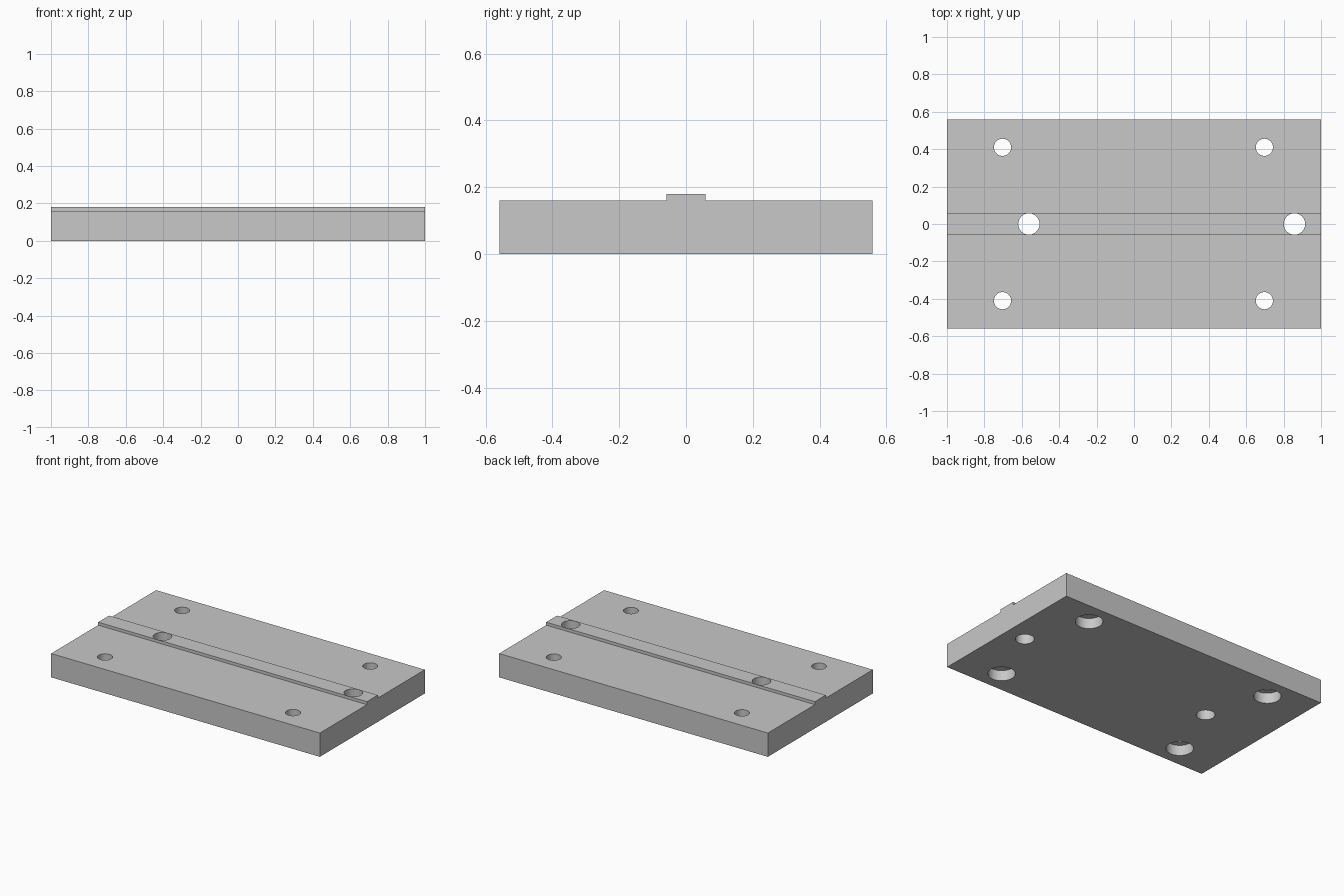
import bpy, bmesh

cube = bpy.data.objects.get("Cube")
if cube:
    bpy.data.objects.remove(cube, do_unlink=True)

HALF_LENGTH, HALF_WIDTH, RIDGE = 1.0, 0.558, 0.058
THICKNESS, RIDGE_TOP = 0.16, 0.18

grey = bpy.data.materials.new("light_grey_metal")
grey.use_nodes = True
colour = (0.58, 0.58, 0.58, 1)
grey.diffuse_color = colour
grey.node_tree.nodes["Principled BSDF"].inputs["Base Color"].default_value = colour


def new_object(name, bm):
    bmesh.ops.recalc_face_normals(bm, faces=bm.faces)
    mesh = bpy.data.meshes.new(name)
    bm.to_mesh(mesh)
    bm.free()
    mesh.materials.append(grey)
    obj = bpy.data.objects.new(name, mesh)
    bpy.context.collection.objects.link(obj)
    return obj


# Plate with a central locating ridge: one profile extruded along the length
half = [(HALF_WIDTH, 0), (HALF_WIDTH, THICKNESS), (RIDGE, THICKNESS), (RIDGE, RIDGE_TOP)]
profile = half + [(-y, z) for y, z in reversed(half)]
bm = bmesh.new()
end = bm.faces.new([bm.verts.new((-HALF_LENGTH, y, z)) for y, z in profile])
extruded = bmesh.ops.extrude_face_region(bm, geom=[end], use_keep_orig=True)
bmesh.ops.translate(bm, vec=(2 * HALF_LENGTH, 0, 0),
                    verts=[g for g in extruded["geom"] if isinstance(g, bmesh.types.BMVert)])
plate = new_object("mounting_plate", bm)


def drill(name, x, y, steps):
    """Cut a round stepped hole; steps are (radius, height) from below upwards."""
    bm = bmesh.new()
    count = 48
    rings = []
    for radius, z in steps:
        ring = bmesh.ops.create_circle(bm, segments=count, radius=radius)["verts"]
        bmesh.ops.translate(bm, verts=ring, vec=(x, y, z))
        rings.append(ring)
    for low, high in zip(rings, rings[1:]):
        for i in range(count):
            j = (i + 1) % count
            bm.faces.new((low[i], low[j], high[j], high[i]))
    bm.faces.new(rings[0])
    bm.faces.new(rings[-1])
    cutter = new_object(name, bm)
    cutter.hide_render = True
    cutter.hide_set(True)
    cut = plate.modifiers.new(name, 'BOOLEAN')
    cut.operation = 'DIFFERENCE'
    cut.solver = 'EXACT'
    cut.object = cutter
    bpy.context.view_layer.objects.active = plate
    bpy.ops.object.modifier_apply(modifier=name)
    bpy.data.objects.remove(cutter, do_unlink=True)


# Corner bolt holes, counterbored from the underside
for x in (-0.703, 0.697):
    for y in (-0.41, 0.41):
        drill("bolt_hole_cutter", x, y,
              [(0.083, -0.1), (0.083, 0.07), (0.046, 0.07), (0.046, 0.3)])

# Plain through holes along the ridge
for x in (-0.562, 0.858):
    drill("ridge_hole_cutter", x, 0, [(0.057, -0.1), (0.057, 0.3)])

# Smooth hole walls, sharp edges elsewhere
bpy.ops.object.select_all(action='DESELECT')
plate.select_set(True)
bpy.context.view_layer.objects.active = plate
bpy.ops.object.shade_smooth_by_angle(angle=0.5)
